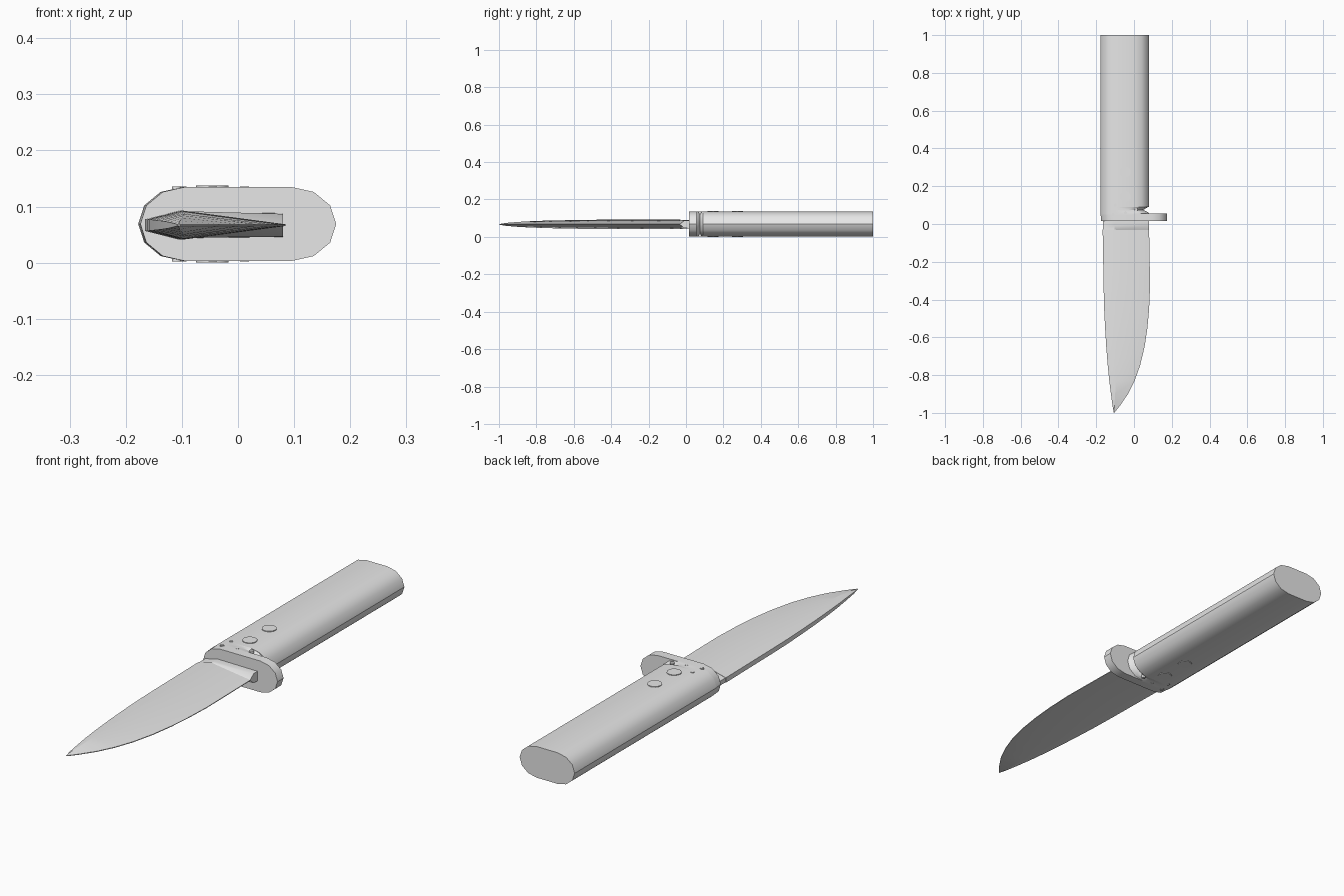
import bpy, bmesh, math

if "Cube" in bpy.data.objects:
    bpy.data.objects.remove(bpy.data.objects["Cube"], do_unlink=True)

MID = 0.069  # height of the knife's centre plane

steel = bpy.data.materials.new("plain grey")
steel.use_nodes = True
grey = (0.8, 0.8, 0.8, 1)
steel.diffuse_color = grey
steel.node_tree.nodes["Principled BSDF"].inputs["Base Color"].default_value = grey


def finish(bm, name, angle=35):
    bmesh.ops.recalc_face_normals(bm, faces=bm.faces)
    mesh = bpy.data.meshes.new(name)
    bm.to_mesh(mesh)
    bm.free()
    obj = bpy.data.objects.new(name, mesh)
    bpy.context.collection.objects.link(obj)
    mesh.materials.append(steel)
    bpy.ops.object.select_all(action="DESELECT")
    obj.select_set(True)
    bpy.context.view_layer.objects.active = obj
    bpy.ops.object.shade_smooth_by_angle(angle=math.radians(angle))
    return obj


def loft(name, sections, angle=35):
    """Skin rings of points, cap both ends."""
    bm = bmesh.new()
    rings = [[bm.verts.new(p) for p in ring] for ring in sections]
    n = len(rings[0])
    for a, b in zip(rings, rings[1:]):
        for i in range(n):
            j = (i + 1) % n
            bm.faces.new((a[i], a[j], b[j], b[i]))
    bm.faces.new(rings[0])
    bm.faces.new(rings[-1][::-1])
    return finish(bm, name, angle)


def oval(y, left, right, half, bulge=0.08, steps=6):
    """Flat-topped oval ring at depth y."""
    ring = []
    for centre, start in ((right - bulge, -90), (left + bulge, 90)):
        for k in range(steps + 1):
            a = math.radians(start + 180 * k / steps)
            ring.append((centre + bulge * math.cos(a), y, MID + half * math.sin(a)))
    return ring


# Handle, collar with finger notch, and guard
loft("handle", [oval(0.09, -0.178, 0.08, 0.066), oval(1.0, -0.178, 0.08, 0.066)])
loft("collar", [oval(0.05, -0.178, 0.085, 0.066), oval(0.062, -0.178, 0.075, 0.066),
                oval(0.075, -0.178, 0.05, 0.066), oval(0.091, -0.178, 0.076, 0.066)])
loft("guard", [oval(0.015, -0.174, 0.175, 0.066), oval(0.055, -0.177, 0.175, 0.066)])


# Blade: hollow diamond section with a blunt spine
def blade_ring(y, spine, edge, thick, edge_half=0.0015):
    ridge = spine + (edge - spine) * 0.25
    half = [(spine, thick * 0.4), (ridge, thick), (edge, edge_half)]
    return ([(x, y, MID - 0.002 + h) for x, h in half]
            + [(x, y, MID - 0.002 - h) for x, h in reversed(half)])


outline = [  # y, spine x, edge x, half thickness
    (-0.998, -0.107, -0.103, 0.002),
    (-0.96, -0.114, -0.073, 0.008),
    (-0.9, -0.122, -0.032, 0.013),
    (-0.83, -0.131, 0.003, 0.017),
    (-0.75, -0.139, 0.032, 0.02),
    (-0.65, -0.147, 0.056, 0.022),
    (-0.55, -0.153, 0.071, 0.024),
    (-0.45, -0.158, 0.08, 0.025),
    (-0.33, -0.161, 0.085, 0.026),
    (-0.2, -0.163, 0.083, 0.026),
    (-0.03, -0.166, 0.08, 0.026),
]
tip = [(-0.107, -1.0, MID - 0.002)] * 6
loft("blade", [blade_ring(*row) for row in outline], 25)

# Thick blade root that squares off against the guard
loft("blade_root", [blade_ring(-0.032, -0.164, 0.08, 0.025),
                    blade_ring(-0.01, -0.164, 0.08, 0.023, 0.02),
                    blade_ring(0.016, -0.164, 0.08, 0.023, 0.021)], 25)


# Rivets and pins run right through the handle
def pin(name, x, y, radius, half):
    bm = bmesh.new()
    bmesh.ops.create_cone(bm, cap_ends=True, segments=16, radius1=radius,
                          radius2=radius, depth=2 * half)
    bmesh.ops.translate(bm, verts=bm.verts, vec=(x, y, MID))
    finish(bm, name)


for i, y in enumerate((0.145, 0.275)):
    pin(f"rivet_{i + 1}", -0.046, y, 0.029, 0.069)
for i, (x, y) in enumerate(((-0.1, 0.1), (-0.11, 0.05), (-0.045, 0.06), (0.012, 0.075))):
    pin(f"small_pin_{i + 1}", x, y, 0.008, 0.067)
